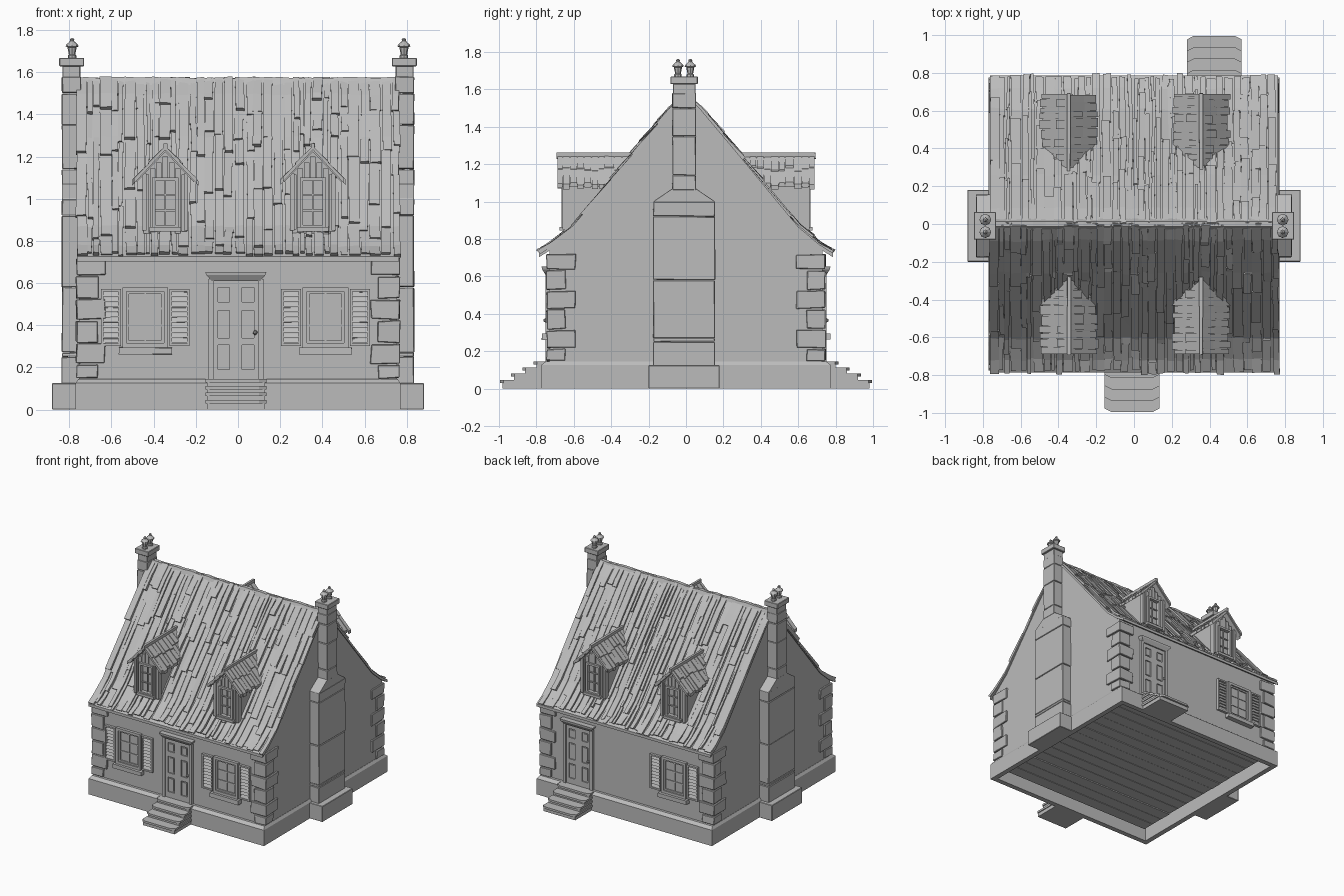
import bpy, bmesh, random
from math import cos, sin, pi
from mathutils import Vector

random.seed(7)
R = random.uniform
if "Cube" in bpy.data.objects:
    bpy.data.objects.remove(bpy.data.objects["Cube"])

stone = bpy.data.materials.new("plain_grey")
stone.use_nodes = True
stone.diffuse_color = (0.5, 0.5, 0.5, 1)
stone.node_tree.nodes["Principled BSDF"].inputs["Base Color"].default_value = (0.5, 0.5, 0.5, 1)


def finish(bm, name, bevel=0):
    bmesh.ops.recalc_face_normals(bm, faces=bm.faces)
    me = bpy.data.meshes.new(name)
    bm.to_mesh(me)
    bm.free()
    me.materials.append(stone)
    ob = bpy.data.objects.new(name, me)
    bpy.context.collection.objects.link(ob)
    if bevel:
        mod = ob.modifiers.new("worn_edges", "BEVEL")
        mod.width, mod.segments = bevel, 1


def loft(bm, rings):
    """Skin matching closed rings and cap both ends."""
    vs = [[bm.verts.new(p) for p in r] for r in rings]
    n = len(vs[0])
    for a, b in zip(vs, vs[1:]):
        for i in range(n):
            j = (i + 1) % n
            bm.faces.new((a[i], a[j], b[j], b[i]))
    bm.faces.new(vs[0])
    bm.faces.new(vs[-1])


def rect(x, y, z):
    return [(x[0], y[0], z), (x[1], y[0], z), (x[1], y[1], z), (x[0], y[1], z)]


def box(bm, x, y, z, jit=0, lean=0):
    rings = [rect(x, y, z[0]), rect(x, (y[0] + lean, y[1] + lean), z[1])]
    loft(bm, [[Vector(p) + Vector((R(-jit, jit), R(-jit, jit), R(-jit, jit))) for p in r] for r in rings])


def ring_frame(bm, x, y, z, w):
    """Four bars around a rectangular opening."""
    for a in ((x[0], x[0] + w), (x[1] - w, x[1])):
        box(bm, a, y, z)
    for b in ((z[0], z[0] + w), (z[1] - w, z[1])):
        box(bm, (x[0] + w, x[1] - w), y, b)


# Roof curve: half depth -> height, with a flare at the eaves
CURVE = [(0, 1.57), (.08, 1.49), (.25, 1.288), (.6, .865), (.71, .772), (.785, .725)]


def roof_z(a):
    for (a0, z0), (a1, z1) in zip(CURVE, CURVE[1:]):
        if a <= a1:
            break
    return z0 + (z1 - z0) * (a - a0) / (a1 - a0)


def on_roof(x, a, s, lift):
    return (x, s * (a + .77 * lift), roof_z(a) + .64 * lift)


WALL = .73

# Foundation with a sloped top, and plank floor under it
bm = bmesh.new()
for s in (-1, 1):
    box(bm, (-.77, .77), (s * .775, s * .735), (0, .125))
    box(bm, (s * .77, s * .73), (-.735, .735), (0, .125))
loft(bm, [rect((-.77, .77), (-.775, .775), .125), rect((-.757, .757), (-.75, .75), .145)])
finish(bm, "foundation")
bm = bmesh.new()
for i in range(14):
    box(bm, (-.69, .69), (-.7 + i * .1, -.605 + i * .1), (.07 + R(0, .006), .126))
finish(bm, "floor_planks")

# House body with gable ends
bm = bmesh.new()
side = [(-WALL, .14), (-WALL, .74)] + [(-a, z - .015) for a, z in CURVE[-2:0:-1]]
side = side + [(0, 1.55)] + [(-y, z) for y, z in reversed(side)]
loft(bm, [[(x, y, z) for y, z in side] for x in (-.755, .755)])
finish(bm, "walls")

# Roof deck
bm = bmesh.new()
for s in (-1, 1):
    outline = [(s * a, z) for a, z in CURVE] + [(s * a, z - .022) for a, z in reversed(CURVE)]
    loft(bm, [[(x, y, z) for y, z in outline] for x in (-.763, .763)])
finish(bm, "roof_deck")

# Wooden shingles in long ragged columns of uneven height
bm = bmesh.new()
for s in (-1, 1):
    x = -.765
    while x < .755:
        w = min(R(.025, .06), .766 - x)
        x0, x1 = x + R(-.002, .003), x + w - R(0, .012)
        end = .775 + R(-.015, .01)
        cuts = [0]
        while cuts[-1] < end - .25:
            cuts.append(cuts[-1] + R(.09, .34))
        cuts[-1:] = [cuts[-1], end] if end - cuts[-1] > .05 else [end]
        for a, b in zip(cuts, cuts[1:]):
            base, lift, skew = R(.001, .012), R(.004, .014), R(-.007, .007)
            rings = []
            for c in [a] + [c for c, _ in CURVE if a < c < b] + [b]:
                t = (c - a) / (b - a)
                top, k = base + lift * t, skew * t
                rings.append([on_roof(x0 + k, c, s, top + R(-.004, .003)), on_roof(x1 + k, c, s, top + R(-.004, .004)),
                              on_roof(x1 + k, c, s, -.008), on_roof(x0 + k, c, s, -.008)])
            loft(bm, rings)
        x += w
finish(bm, "roof_shingles")

# Wavy ridge board
bm = bmesh.new()
rings = []
for i in range(23):
    x, z = -.735 + i * 1.47 / 22, 1.574 + R(-.005, .005)
    rings.append([(x, -.03, 1.54), (x, -.014, z), (x, .014, z), (x, .03, 1.54)])
loft(bm, rings)
finish(bm, "ridge_board")

# Corner stones, long and short courses
bm = bmesh.new()
courses = [.145, .215, .315, .425, .525, .635, .72]
for sx in (-1, 1):
    for sy in (-1, 1):
        for i, (z0, z1) in enumerate(zip(courses, courses[1:])):
            lx, ly = (.63, .59) if i % 2 else (.665, .645)
            box(bm, (sx * lx, sx * .767), (sy * ly, sy * .745), (z0 + .004, z1 - .004), .004)
finish(bm, "corner_stones", .003)

# Chimneys: base, breast, shoulder, stack, cap and pots
CY = -.01
POT = [(.02, 1.66), (.02, 1.678), (.015, 1.684), (.021, 1.712), (.021, 1.718), (.031, 1.722),
       (.028, 1.73), (.013, 1.744), (.009, 1.75), (.011, 1.756), (.003, 1.763)]
for sx, label in ((-1, "right"), (1, "left")):
    bm = bmesh.new()
    box(bm, (sx * .74, sx * .882), (CY - .19, CY + .19), (0, .125))
    xs = (sx * .745, sx * .835)
    breast = [.12, .25, .27, .58, .92, 1.0]
    for z0, z1 in zip(breast, breast[1:]):
        box(bm, xs, (CY - .165, CY + .165), (z0 + .001, z1 - .001), .002)
    loft(bm, [rect(xs, (CY - .163, CY + .163), .99), rect(xs, (CY - .163, CY + .163), 1.002),
              rect(xs, (CY - .063, CY + .063), 1.07)])
    stack = [1.06, 1.14, 1.35, 1.5, 1.58]
    for z0, z1 in zip(stack, stack[1:]):
        box(bm, xs, (CY - .063, CY + .063), (z0 + .001, z1 - .001), .002)
    box(bm, (sx * .748, sx * .833), (CY - .06, CY + .06), (1.57, 1.63))
    box(bm, (sx * .73, sx * .848), (CY - .073, CY + .073), (1.628, 1.668))
    finish(bm, "chimney_" + label, .003)
    bm = bmesh.new()
    for dy in (-.033, .033):
        loft(bm, [[(sx * .787 + r * cos(i * pi / 4), CY + dy + r * sin(i * pi / 4), z) for i in range(8)]
                  for r, z in POT])
    finish(bm, "chimney_pots_" + label)


def window(name, cx, s):
    d = lambda a, b: (s * (WALL + a), s * (WALL + b))
    bm = bmesh.new()
    ring_frame(bm, (cx - .108, cx + .108), d(-.01, .022), (.295, .58), .02)
    ring_frame(bm, (cx - .09, cx + .09), d(-.01, .012), (.313, .562), .014)
    box(bm, (cx - .09, cx + .09), d(-.01, .003), (.31, .565))
    box(bm, (cx - .004, cx + .004), d(0, .009), (.32, .555))
    for z in (.395, .475):
        box(bm, (cx - .085, cx + .085), d(0, .008), (z, z + .008))
    box(bm, (cx - .125, cx + .125), d(-.01, .04), (.262, .294), .002)
    finish(bm, name)
    # Louvred shutters
    bm = bmesh.new()
    for side in (-1, 1):
        x = cx + side * .163
        ring_frame(bm, (x - .047, x + .047), d(-.01, .02), (.302, .572), .012)
        for i in range(10):
            z = .316 + i * .0245
            box(bm, (x - .037, x + .037), d(.006, .016), (z, z + .02), .001, -s * .01)
    finish(bm, name + "_shutters")


def door(name, cx, s):
    d = lambda a, b: (s * (WALL + a), s * (WALL + b))
    bm = bmesh.new()
    # Frame and splayed lintel
    for k in (-1, 1):
        box(bm, (cx + k * .105, cx + k * .13), d(-.01, .022), (.145, .62))
    loft(bm, [rect((cx - .115, cx + .115), d(-.01, .022), .61), rect((cx - .14, cx + .14), d(-.01, .04), .638),
              rect((cx - .145, cx + .145), d(-.01, .042), .652)])
    finish(bm, name + "_frame")
    # Panelled leaf
    bm = bmesh.new()
    box(bm, (cx - .107, cx + .107), d(-.01, .003), (.145, .615))
    for x0, x1 in ((-.107, -.085), (-.03, .03), (.085, .107)):
        box(bm, (cx + x0, cx + x1), d(0, .012), (.145, .615))
    for z0, z1 in ((.145, .19), (.305, .34), (.47, .51), (.58, .615)):
        box(bm, (cx - .107, cx + .107), d(0, .0118), (z0, z1))
    for x in (-.0575, .0575):
        for z0, z1 in ((.2, .295), (.35, .46), (.52, .57)):
            box(bm, (cx + x - .018, cx + x + .018), d(0, .008), (z0, z1))
    knob = bmesh.ops.create_icosphere(bm, subdivisions=1, radius=.012)["verts"]
    bmesh.ops.translate(bm, verts=knob, vec=(cx - s * .092, s * (WALL + .022), .365))
    finish(bm, name)
    # Steps with clipped, overhanging treads
    bm = bmesh.new()
    for y, z in ((.995, .045), (.935, .08), (.875, .112), (.815, .145)):
        box(bm, (cx - .138, cx + .138), (s * .74, s * (y - .015)), (0, z - .012))
        plan = [(-.145, .74), (-.145, y - .018), (-.11, y), (.11, y), (.145, y - .018), (.145, .74)]
        loft(bm, [[(cx + px, s * py, h) for px, py in plan] for h in (z - .016, z)])
    finish(bm, name + "_steps")


def dormer(name, cx, s):
    bm = bmesh.new()
    shape = [(-.1, .82), (.1, .82), (.1, 1.12), (0, 1.225), (-.1, 1.12)]
    loft(bm, [[(cx + x, s * y, z) for x, z in shape] for y in (.635, .3)])
    # Front boards around the window
    for i in range(7):
        x0 = -.105 + i * .03
        mid = abs(x0 + .015)
        low = 1.09 if mid < .05 else .845 + R(-.015, .012)
        box(bm, (cx + x0 + .002, cx + x0 + .028), (s * .62, s * (.648 + R(0, .004))), (low, 1.2 - mid * .95))
    for k in (-1, 1):
        box(bm, (cx + k * .088, cx + k * .108), (s * .62, s * .66), (.85, 1.12))
    finish(bm, name)
    bm = bmesh.new()
    ring_frame(bm, (cx - .062, cx + .062), (s * .62, s * .665), (.86, 1.1), .016)
    box(bm, (cx - .075, cx + .075), (s * .62, s * .675), (.845, .865))
    box(bm, (cx - .004, cx + .004), (s * .62, s * .645), (.87, 1.09))
    for z in (.94, 1.015):
        box(bm, (cx - .05, cx + .05), (s * .62, s * .644), (z, z + .008))
    finish(bm, name + "_window")
    # Roof of short shingles on both slopes, with a ridge pole
    bm = bmesh.new()
    for k in (-1, 1):
        deck = [(0, 1.245), (.075, 1.165), (.14, 1.094), (.135, 1.078), (.075, 1.143), (0, 1.222)]
        loft(bm, [[(cx + k * x, s * y, z) for x, z in deck] for y in (.68, .3)])
        y = .3
        while y < .68:
            w = min(R(.03, .055), .692 - y)
            for x0, x1 in ((0, R(.06, .085)), (.065, .145 + R(-.006, .012))):
                rings = []
                for x, up in ((x0, .003), (x1, R(.005, .014))):
                    z = 1.247 - x * 1.08
                    rings.append([(cx + k * x, s * yy, z + h) for yy, h in
                                  ((y, up), (y + w - .004, up), (y + w - .004, -.015), (y, -.015))])
                loft(bm, rings)
            y += w
    box(bm, (cx - .009, cx + .009), (s * .28, s * .692), (1.23, 1.262), .002)
    finish(bm, name + "_roof")


for label, cx, s in (("front_right", -.44, -1), ("front_left", .415, -1), ("back", -.415, 1)):
    window("window_" + label, cx, s)
door("front_door", -.01, -1)
door("back_door", .425, 1)
for s, end in ((-1, "front"), (1, "back")):
    for cx, label in ((-.345, "right"), (.355, "left")):
        dormer("dormer_" + end + "_" + label, cx, s)
